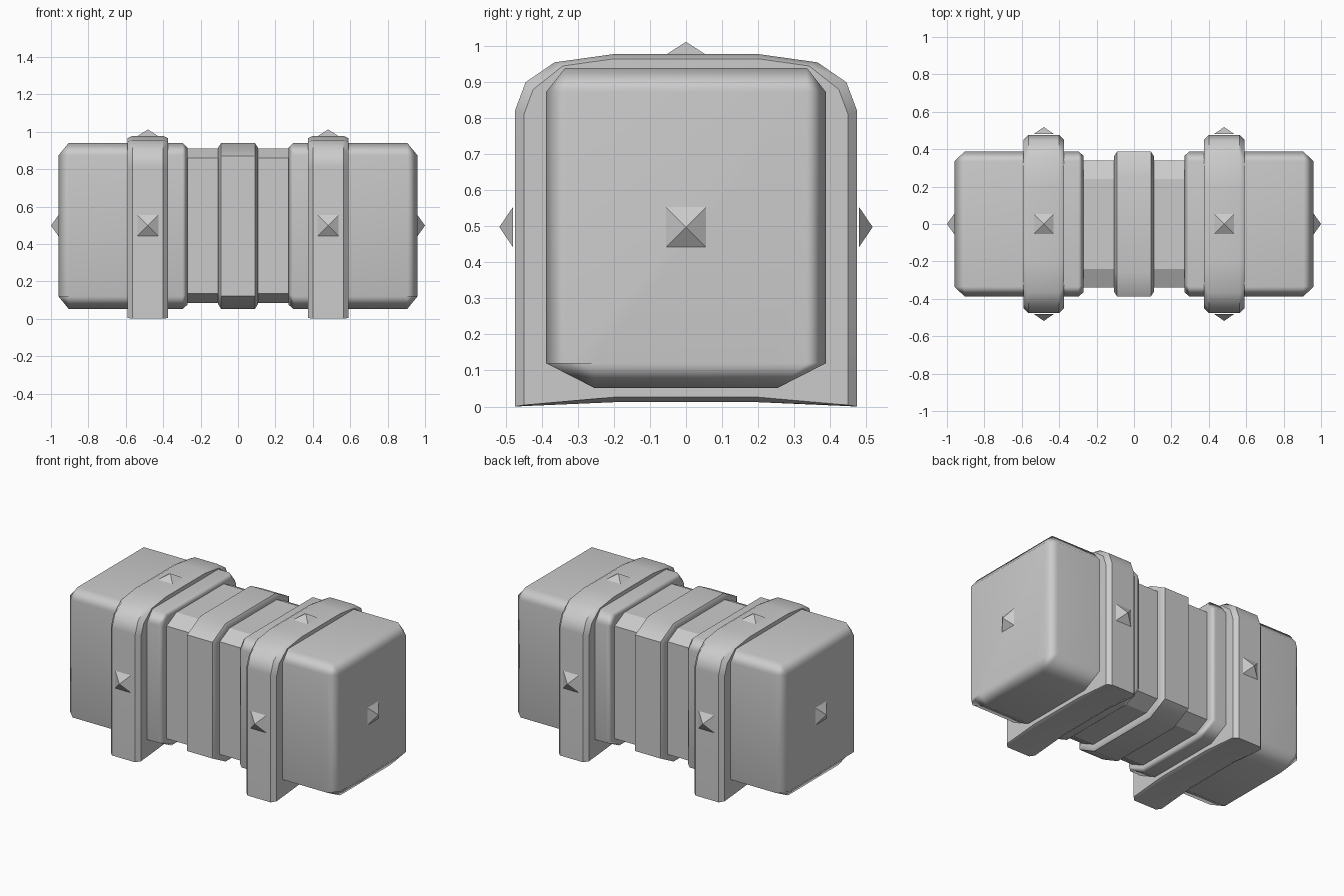
import bpy, bmesh, math
from mathutils import Vector, Matrix

if "Cube" in bpy.data.objects:
    bpy.data.objects.remove(bpy.data.objects["Cube"])


def finish(bm, name, angle):
    bmesh.ops.remove_doubles(bm, verts=bm.verts, dist=0.0005)
    bmesh.ops.recalc_face_normals(bm, faces=bm.faces)
    me = bpy.data.meshes.new(name)
    bm.to_mesh(me)
    bm.free()
    ob = bpy.data.objects.new(name, me)
    bpy.context.collection.objects.link(ob)
    if angle:
        bpy.ops.object.select_all(action='DESELECT')
        ob.select_set(True)
        bpy.context.view_layer.objects.active = ob
        bpy.ops.object.shade_smooth_by_angle(angle=math.radians(angle))
        ob.modifiers.new("face_weighted", 'WEIGHTED_NORMAL').keep_sharp = True
    return ob


def loft(name, sections, side=1, angle=0):
    """Skin (x, half profile) sections; half profiles run bottom to top at +y."""
    bm = bmesh.new()
    rings = []
    for x, half in sections:
        loop = half + [(-y, z) for y, z in reversed(half)]
        rings.append([bm.verts.new((side * x, y, z)) for y, z in loop])
    n = len(rings[0])
    for a, b in zip(rings, rings[1:]):
        for i in range(n):
            j = (i + 1) % n
            bm.faces.new((a[i], a[j], b[j], b[i]))
    bm.faces.new(rings[0])
    bm.faces.new(rings[-1])
    return finish(bm, name, angle)


def stud(name, base, direction, height):
    """Four-sided pyramid stud pointing along direction."""
    d = Vector(direction)
    u = Vector((0, 0, 1)) if abs(d.z) < 0.5 else Vector((1, 0, 0))
    v = d.cross(u)
    c, r = Vector(base), 0.056
    bm = bmesh.new()
    q = [bm.verts.new(c + u * a * r + v * b * r)
         for a, b in ((1, 1), (1, -1), (-1, -1), (-1, 1))]
    tip = bm.verts.new(c + d * height)
    bm.faces.new(q)
    for i in range(4):
        bm.faces.new((q[i], q[(i + 1) % 4], tip))
    return finish(bm, name, 0)


def octagon(w, flat, z0, z1, cut):
    return [(flat, z0), (w, z0 + cut), (w, z1 - cut), (flat, z1)]


# central core and rib
core = octagon(0.34, 0.24, 0.085, 0.91, 0.05)
loft("core", [(-0.32, core), (0.32, core)])
rib_in = octagon(0.36, 0.245, 0.08, 0.912, 0.06)
rib_out = octagon(0.388, 0.255, 0.052, 0.94, 0.07)
loft("centre_rib", [(-0.108, rib_in), (-0.09, rib_out),
                    (0.09, rib_out), (0.108, rib_in)], angle=35)

# half profiles of the end blocks and the arched bands
block = [(0.255, 0.052), (0.388, 0.12), (0.388, 0.873), (0.335, 0.94)]
block_in = [(0.25, 0.075), (0.365, 0.13), (0.365, 0.865), (0.325, 0.915)]
block_end = [(0.255, 0.12), (0.335, 0.12), (0.335, 0.873), (0.335, 0.873)]
band = [(0.2, 0.012), (0.475, 0.0), (0.475, 0.82),
        (0.445, 0.9), (0.365, 0.955), (0.2, 0.978)]
band_in = [(0.2, 0.026), (0.45, 0.004), (0.45, 0.81),
           (0.424, 0.88), (0.342, 0.945), (0.2, 0.965)]

for s, tag in ((-1, "left"), (1, "right")):
    loft(tag + "_end_block", [(0.27, block_in), (0.297, block),
                              (0.905, block), (0.96, block_end)], s, 55)
    loft(tag + "_band", [(0.375, band_in), (0.4, band),
                         (0.565, band), (0.59, band_in)], s, 38)
    # studs on the band and the end face
    stud(tag + "_end_stud", (s * 0.96, 0, 0.498), (s, 0, 0), 0.04)
    stud(tag + "_top_stud", (s * 0.482, 0, 0.976), (0, 0, 1), 0.036)
    for t, side in ((-1, "front"), (1, "back")):
        stud(tag + "_" + side + "_stud", (s * 0.482, t * 0.48, 0.498), (0, t, 0), 0.038)
